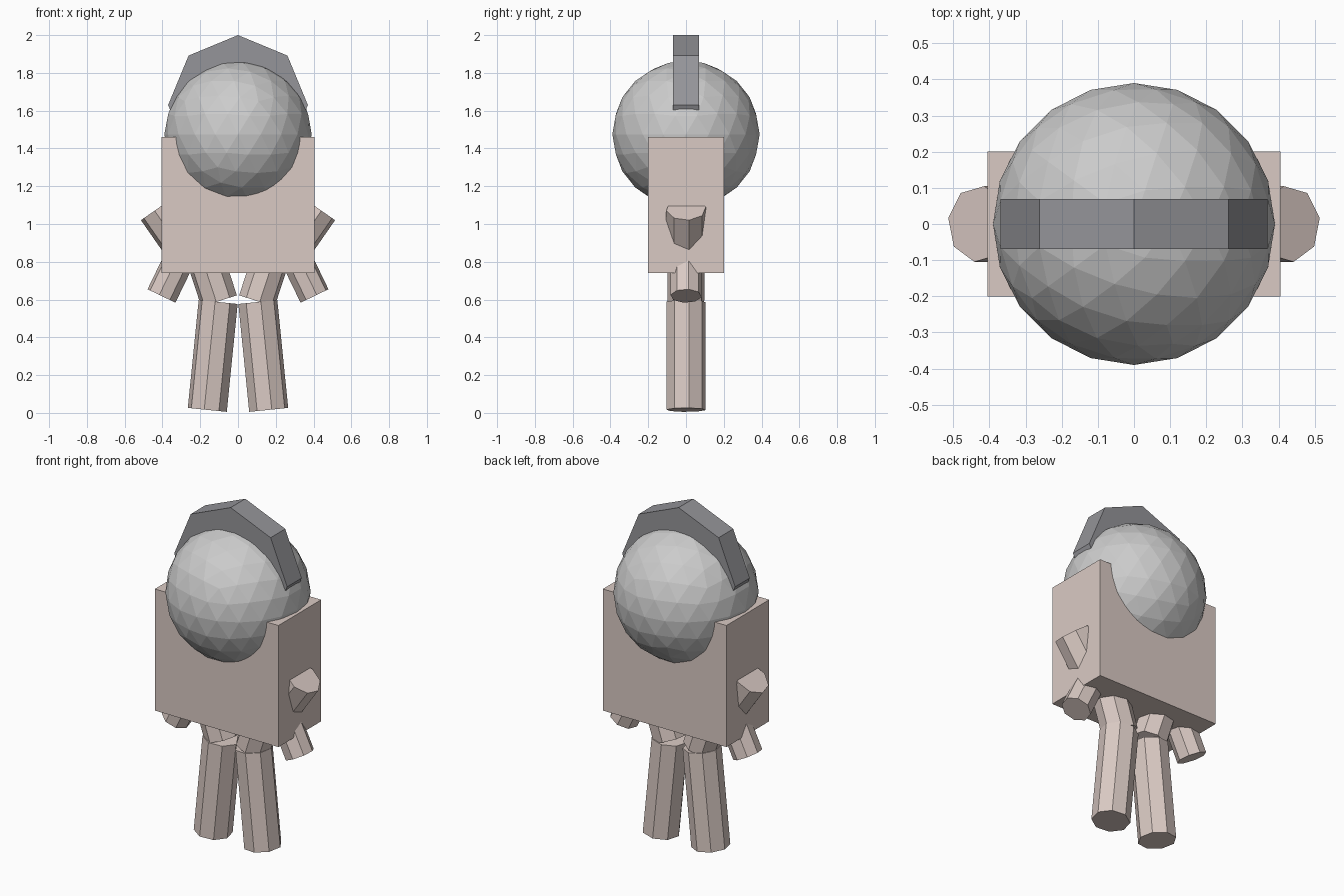
import bpy
from math import radians
from mathutils import Vector, Matrix

if "Cube" in bpy.data.objects:
    bpy.data.objects.remove(bpy.data.objects["Cube"])


def material(name, rgb):
    m = bpy.data.materials.new(name)
    m.diffuse_color = (*rgb, 1)
    m.use_nodes = True
    m.node_tree.nodes["Principled BSDF"].inputs["Base Color"].default_value = m.diffuse_color
    return m


BROWN = material("brown", (0.70, 0.59, 0.55))
DARK = material("dark", (0.30, 0.30, 0.32))


def finish(name, mat=None):
    ob = bpy.context.object
    ob.name = name
    if mat:
        ob.data.materials.append(mat)
    return ob


def limb(name, start, end, radius, twist=9):
    """Mirrored pair of eight-sided limbs between two (x, z) points."""
    for side, label in ((1, "right"), (-1, "left")):
        a = Vector((side * start[0], 0, start[1]))
        b = Vector((side * end[0], 0, end[1]))
        axis = b - a
        bpy.ops.mesh.primitive_cylinder_add(vertices=8, radius=radius, depth=axis.length)
        ob = finish(f"{label}_{name}", BROWN)
        # Tilt only about y so the pairs mirror exactly
        tilt = Vector((0, 0, 1)).rotation_difference(axis.normalized()).to_matrix().to_4x4()
        if axis.z < 0:
            tilt = Vector((0, 0, 1)).rotation_difference(-axis.normalized()).to_matrix().to_4x4()
        spin = Matrix.Rotation(radians(side * twist), 4, 'Z')
        ob.matrix_world = Matrix.Translation((a + b) / 2) @ tilt @ spin


# Torso block
bpy.ops.mesh.primitive_cube_add(size=1, location=(0, 0, 1.10))
torso = finish("torso", BROWN)
torso.scale = (0.81, 0.40, 0.72)

# Faceted ball head
bpy.ops.mesh.primitive_ico_sphere_add(subdivisions=3, radius=0.39, location=(0, 0, 1.475))
finish("head")

# Octagonal band over the head, sunk into it
bpy.ops.mesh.primitive_cylinder_add(vertices=8, radius=0.37, depth=0.137,
                                    location=(0, 0, 1.63), rotation=(radians(90), 0, 0))
finish("headband", DARK)

# Arms, mostly hidden inside the torso
limb("upper_arm", (0.428, 1.08), (0.24, 0.81), 0.106)
limb("forearm", (0.25, 0.94), (0.405, 0.619), 0.083)

# Legs
limb("thigh", (0.22, 0.96), (0.10, 0.592), 0.10)
limb("shin", (0.105, 0.587), (0.1625, 0.016), 0.105)
